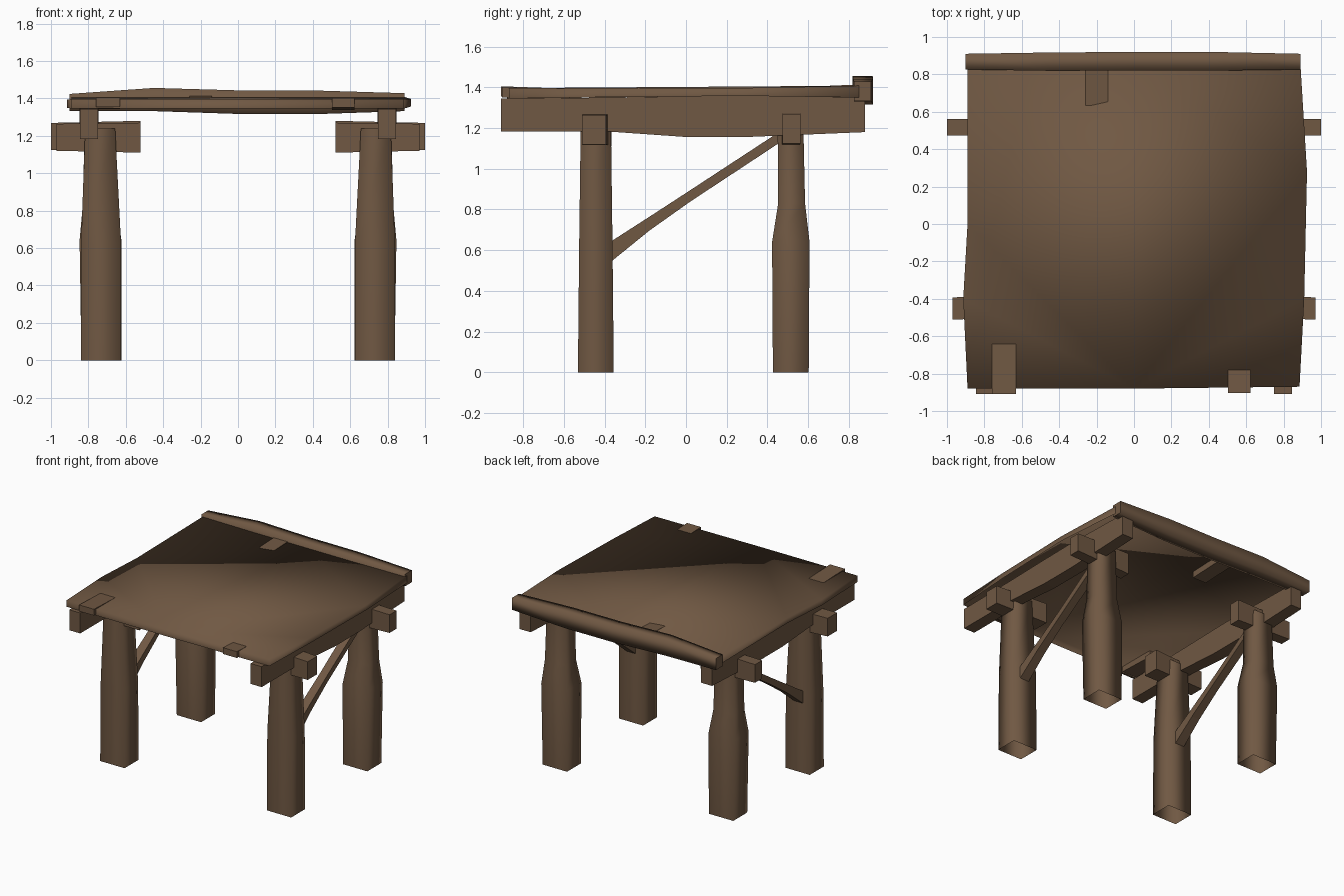
import bpy, bmesh
from mathutils import Vector

if "Cube" in bpy.data.objects:
    bpy.data.objects.remove(bpy.data.objects["Cube"])

wood = bpy.data.materials.new("weathered brown wood")
wood.diffuse_color = (0.162, 0.098, 0.056, 1)
wood.use_nodes = True
wood.node_tree.nodes["Principled BSDF"].inputs["Base Color"].default_value = wood.diffuse_color
X, Y, Z = Vector((1, 0, 0)), Vector((0, 1, 0)), Vector((0, 0, 1))


def finish(name, bm):
    me = bpy.data.meshes.new(name)
    bm.to_mesh(me)
    bm.free()
    me.materials.append(wood)
    ob = bpy.data.objects.new(name, me)
    bpy.context.collection.objects.link(ob)
    return ob


def loft(name, sections, a, b, smooth=True, start_cap=True):
    """Four-sided timber: sections are (centre, half size on a, half size on b)."""
    bm = bmesh.new()
    rings = [[bm.verts.new(Vector(c) + a * (s * u) + b * (t * v))
              for s, t in ((-1, -1), (1, -1), (1, 1), (-1, 1))] for c, u, v in sections]
    for r, q in zip(rings, rings[1:]):
        for i in range(4):
            bm.faces.new((r[i], r[(i + 1) % 4], q[(i + 1) % 4], q[i])).smooth = smooth
    bm.faces.new(rings[-1])
    if start_cap:
        bm.faces.new(rings[0])
    bmesh.ops.recalc_face_normals(bm, faces=bm.faces)
    return finish(name, bm)


for s, side in ((-1, "left"), (1, "right")):
    # straight front leg, bulging back leg, both open underneath
    loft("front_leg_" + side, [((s * .732, -.443, 0), .107, .088),
                               ((s * .732, -.443, .62), .107, .082),
                               ((s * .737, -.443, 1.24), .08, .074)], X, Y, start_cap=False)
    loft("back_leg_" + side, [((s * .730, .515, 0), .107, .088),
                              ((s * .735, .515, .64), .112, .092),
                              ((s * .74, .519, .83), .09, .066),
                              ((s * .74, .513, 1.24), .08, .063)], X, Y, start_cap=False)
    # short cross blocks on the leg tops
    loft("front_block_" + side, [((s * .97, -.452, 1.192), .059, .072),
                                 ((s * .52, -.432, 1.19), .065, .08)], Y, Z, False)
    loft("back_block_" + side, [((s * 1.0, .518, 1.197), .044, .072),
                                ((s * .52, .515, 1.195), .044, .085)], Y, Z, False)
    # long side beam tucked under the roof
    loft("side_beam_" + side, [((s * .797, -.91, 1.263), .048, .081),
                               ((s * .797, -.37, 1.266), .048, .084),
                               ((s * .797, 0, 1.256), .05, .1),
                               ((s * .797, .3, 1.258), .05, .102),
                               ((s * .797, .88, 1.264), .048, .084)], X, Z, False)
    # diagonal brace
    loft("brace_" + side, [((s * .735, -.37, .592), .04, .05),
                           ((s * .735, -.18, .730), .035, .034),
                           ((s * .735, .02, .866), .032, .028),
                           ((s * .735, .46, 1.155), .035, .027)], X, Z, False)

# round-looking back rail
loft("back_rail", [((-.90, .868, 1.378), .042, .046), ((-.45, .868, 1.394), .049, .062),
                   ((0, .87, 1.380), .05, .063), ((.42, .87, 1.379), .05, .063),
                   ((.89, .868, 1.38), .042, .048)], Y, Z)

# thin roof hide: outline points (x, y, top, bottom), soft-shaded over a folded rim
outline = [(-.89, -.88, 1.396, 1.345), (0, -.88, 1.396, 1.345), (.885, -.87, 1.396, 1.345),
           (.91, -.40, 1.395, 1.352), (.925, .28, 1.397, 1.358), (.89, .85, 1.408, 1.350),
           (0, .85, 1.408, 1.355), (-.89, .85, 1.408, 1.350), (-.89, 0, 1.395, 1.355),
           (-.913, -.40, 1.395, 1.350)]
bm = bmesh.new()
top = [bm.verts.new((x, y, t)) for x, y, t, b in outline]
low = [bm.verts.new((x, y, b)) for x, y, t, b in outline]
# fans spread from the middle of the front and back edges
for tri in ((1, 2, 3), (1, 3, 4), (1, 4, 6), (4, 5, 6), (0, 1, 9), (9, 1, 8), (8, 1, 6), (8, 6, 7)):
    bm.faces.new([top[i] for i in tri])
n = len(outline)
for i in range(n):
    j = (i + 1) % n
    bm.faces.new((top[j], top[i], low[i], low[j]))
for f in bm.faces:
    f.smooth = True
finish("roof", bm)

# plank ends just breaking through the roof
for name, x, w, y0, z0, y1, z1 in (("front_left_plank", -.695, .065, -.57, 1.368, -.908, 1.380),
                                   ("front_right_plank", .562, .06, -.57, 1.362, -.903, 1.376),
                                   ("back_plank", -.20, .06, .50, 1.374, .83, 1.388)):
    loft(name, [((x, y0, z0), w, .025), ((x, y1, z1), w, .025)], X, Z, False)
